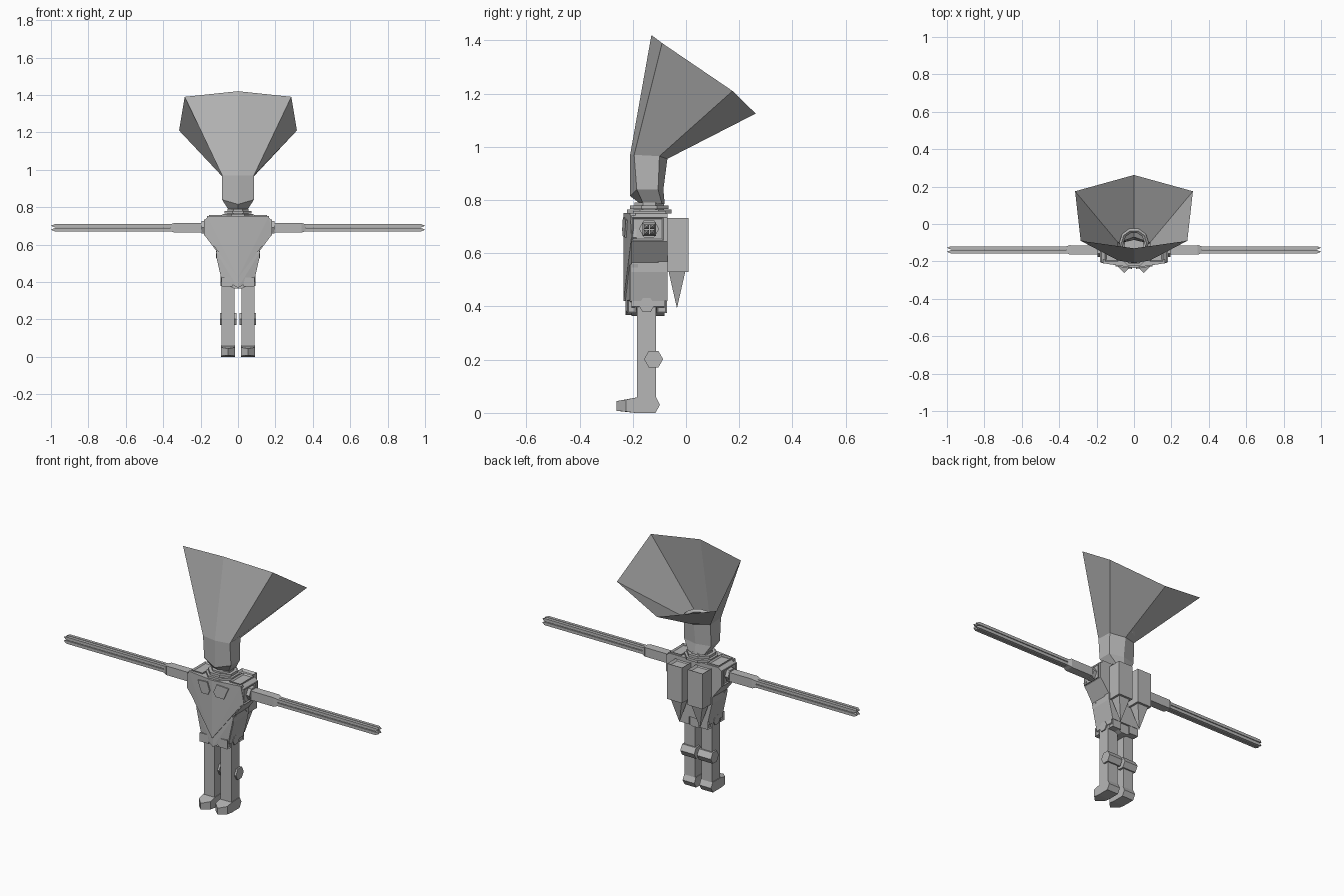
import bpy, bmesh, math
from mathutils import Matrix, Vector

if "Cube" in bpy.data.objects:
    bpy.data.objects.remove(bpy.data.objects["Cube"])

grey = bpy.data.materials.new("plain_grey")
grey.diffuse_color = (0.47, 0.47, 0.47, 1)
grey.use_nodes = True
grey.node_tree.nodes["Principled BSDF"].inputs["Base Color"].default_value = grey.diffuse_color


def finish(name, bm, mirror=False, recalc=True):
    if recalc:
        bmesh.ops.recalc_face_normals(bm, faces=bm.faces[:])
    me = bpy.data.meshes.new(name)
    bm.to_mesh(me)
    bm.free()
    me.materials.append(grey)
    ob = bpy.data.objects.new(name, me)
    bpy.context.collection.objects.link(ob)
    if mirror:
        m = ob.modifiers.new("mirror", 'MIRROR')
        m.use_mirror_merge = False
    return ob


def hull(name, pts, mirror=False):
    bm = bmesh.new()
    for p in pts:
        bm.verts.new(p)
    r = bmesh.ops.convex_hull(bm, input=bm.verts[:])
    bmesh.ops.dissolve_limit(bm, angle_limit=0.01, verts=bm.verts[:], edges=bm.edges[:])
    return finish(name, bm, mirror)


def prism(name, profile, y0, y1, mirror=False):
    """Front profile (x, z) extruded along y."""
    bm = bmesh.new()
    f = bm.faces.new([bm.verts.new((x, y0, z)) for x, z in profile])
    r = bmesh.ops.extrude_face_region(bm, geom=[f])
    vs = [g for g in r["geom"] if isinstance(g, bmesh.types.BMVert)]
    bmesh.ops.translate(bm, verts=vs, vec=(0, y1 - y0, 0))
    return finish(name, bm, mirror)


def box(name, lo, hi, mirror=False, inset=None):
    """Box; inset = (direction, width, depth) sinks a panel in one side."""
    bm = bmesh.new()
    bmesh.ops.create_cube(bm, size=1)
    for v in bm.verts:
        v.co = Vector([lo[i] + (v.co[i] + .5) * (hi[i] - lo[i]) for i in range(3)])
    if inset:
        bm.normal_update()
        f = [f for f in bm.faces if f.normal.dot(Vector(inset[0])) > .9]
        bmesh.ops.inset_region(bm, faces=f, thickness=inset[1])
        bmesh.ops.translate(bm, verts=f[0].verts[:], vec=Vector(inset[0]) * -inset[2])
    return finish(name, bm, mirror)


def cylinder(name, axis, sides, r, loc, depth, mirror=False, r2=None):
    bm = bmesh.new()
    bmesh.ops.create_cone(bm, cap_ends=True, segments=sides, radius1=r,
                          radius2=r if r2 is None else r2, depth=depth)
    rot = Matrix.Rotation(math.pi / 2, 4, 'Y') if axis == 'x' else Matrix.Rotation(math.pi / sides, 4, 'Z')
    bmesh.ops.transform(bm, matrix=Matrix.Translation(loc) @ rot, verts=bm.verts[:])
    return finish(name, bm, mirror)


# head: six-sided loft, flaring into an open funnel that leans back
# each level: front point, front corner, back corner, back point
levels = [
    [(0, -.17, .785), (.05, -.16, .785), (.05, -.09, .785), (0, -.08, .785)],
    [(0, -.21, .815), (.085, -.185, .84), (.085, -.105, .84), (0, -.085, .84)],
    [(0, -.21, .97), (.085, -.195, .97), (.085, -.10, .965), (0, -.07, .955)],
    [(0, -.13, 1.42), (.285, -.09, 1.39), (.315, .175, 1.21), (0, .262, 1.125)],
]
bm = bmesh.new()
rings = []
for a, b, c, d in levels:
    flip = lambda p: (-p[0], p[1], p[2])
    rings.append([bm.verts.new(p) for p in (a, b, c, d, flip(c), flip(b))])
bm.faces.new(rings[0][::-1])
for lo, hi in zip(rings, rings[1:]):
    for i in range(6):
        j = (i + 1) % 6
        bm.faces.new((lo[i], lo[j], hi[j], hi[i]))
finish("funnel_head", bm, recalc=False)

# ring inside the funnel
bpy.ops.mesh.primitive_torus_add(major_segments=10, minor_segments=4, major_radius=.067,
                                 minor_radius=.012, location=(0, -.10, .99))
ring = bpy.context.object
ring.name = "inner_ring"
ring.data.materials.append(grey)

# neck collars
cylinder("neck", 'z', 8, .06, (0, -.138, .765), .05)
cylinder("neck_collar", 'z', 8, .078, (0, -.138, .773), .014)
cylinder("neck_base", 'z', 8, .09, (0, -.138, .757), .014)

# torso
prism("torso", [(-.155, .75), (.155, .75), (.175, .735), (.175, .645), (.115, .565), (.115, .53),
                (.09, .42), (-.09, .42), (-.115, .53), (-.115, .565), (-.175, .645), (-.175, .735)],
      -.205, -.07)
box("shoulder_top", (.085, -.2, .745), (.155, -.075, .758), True, ((0, 0, 1), .012, .01))
box("shoulder_side", (.17, -.203, .648), (.181, -.085, .735), True, ((1, 0, 0), .012, .009))

# chest: ridged V plate, raised panels, lower V plate
hull("chest_plate", [p for s in (-1, 1) for y in (0, .02) for p in (
    (0, -.235 + y, .752), (0, -.235 + y, .42), (s * .165, -.21 + y, .752), (s * .18, -.205 + y, .66))])
hull("chest_panel", [(x, -.242 + .16 * x + d, z) for d in (0, .014) for x, z in
                     ((.012, .69), (.025, .665), (.07, .66), (.098, .725), (.03, .735))], True)
hull("lower_chest_plate", [p for s in (-1, 1) for y in (0, .03) for p in (
    (0, -.228 + y, .50), (0, -.228 + y, .368), (s * .118, -.21 + y, .56), (s * .088, -.21 + y, .42))])

# pelvis with pointed underside, hip frames
prism("pelvis", [(-.09, .43), (.09, .43), (.09, .40), (.02, .365), (-.02, .365), (-.09, .40)], -.205, -.08)
for nm, y0, y1 in (("front_hip_skirt", -.222, -.187), ("back_hip_skirt", -.11, -.072)):
    box(nm, (.03, y0, .375), (.088, y1, .425), True, ((1, 0, 0), .007, .005))
cylinder("hip_joint", 'x', 6, .03, (.06, -.148, .405), .066, True)

# arms: shoulder joint, upper arm, four pointed rods
cylinder("shoulder_joint", 'x', 6, .038, (.183, -.139, .692), .024, True)
box("upper_arm", (.19, -.163, .664), (.34, -.114, .716), True)
hull("elbow", [(x, -.138 + sy * r, .69 + sz * r) for x, r in ((.34, .026), (.36, .019))
               for sy in (-1, 1) for sz in (-1, 1)], True)
for iy in (-1, 1):
    for iz in (-1, 1):
        cy, cz = -.138 + iy * .0105, .69 + iz * .0105
        hull("arm_rod", [(x, cy + a * .0085, cz + b * .0085) for x in (.35, .98)
                         for a in (-1, 1) for b in (-1, 1)] + [(1.0, cy, cz)], True)

# back packs with pointed exhausts and side wedges
box("back_pack", (.018, -.075, .53), (.112, .01, .733), True, ((0, 0, 1), .014, .012))
hull("exhaust_spike", [(x, y, .53) for x in (.03, .10) for y in (-.065, -.003)] + [(.065, -.034, .393)], True)
hull("pack_wedge", [(x, y, z) for x in (.02, .118) for y, z in ((-.107, .57), (-.068, .57), (-.068, .528))], True)

# legs
box("leg", (.02, -.185, .03), (.087, -.112, .42), True)
cylinder("knee_bar", 'x', 6, .036, (.053, -.122, .202), .088, True)
hull("foot", [(x, y, z) for x in (.016, .09) for y, z in
              ((-.185, .058), (-.225, .05), (-.225, .005), (-.19, 0), (-.115, 0), (-.098, .03), (-.113, .06))]
     + [(.053, -.262, .044), (.053, -.262, .008)], True)
